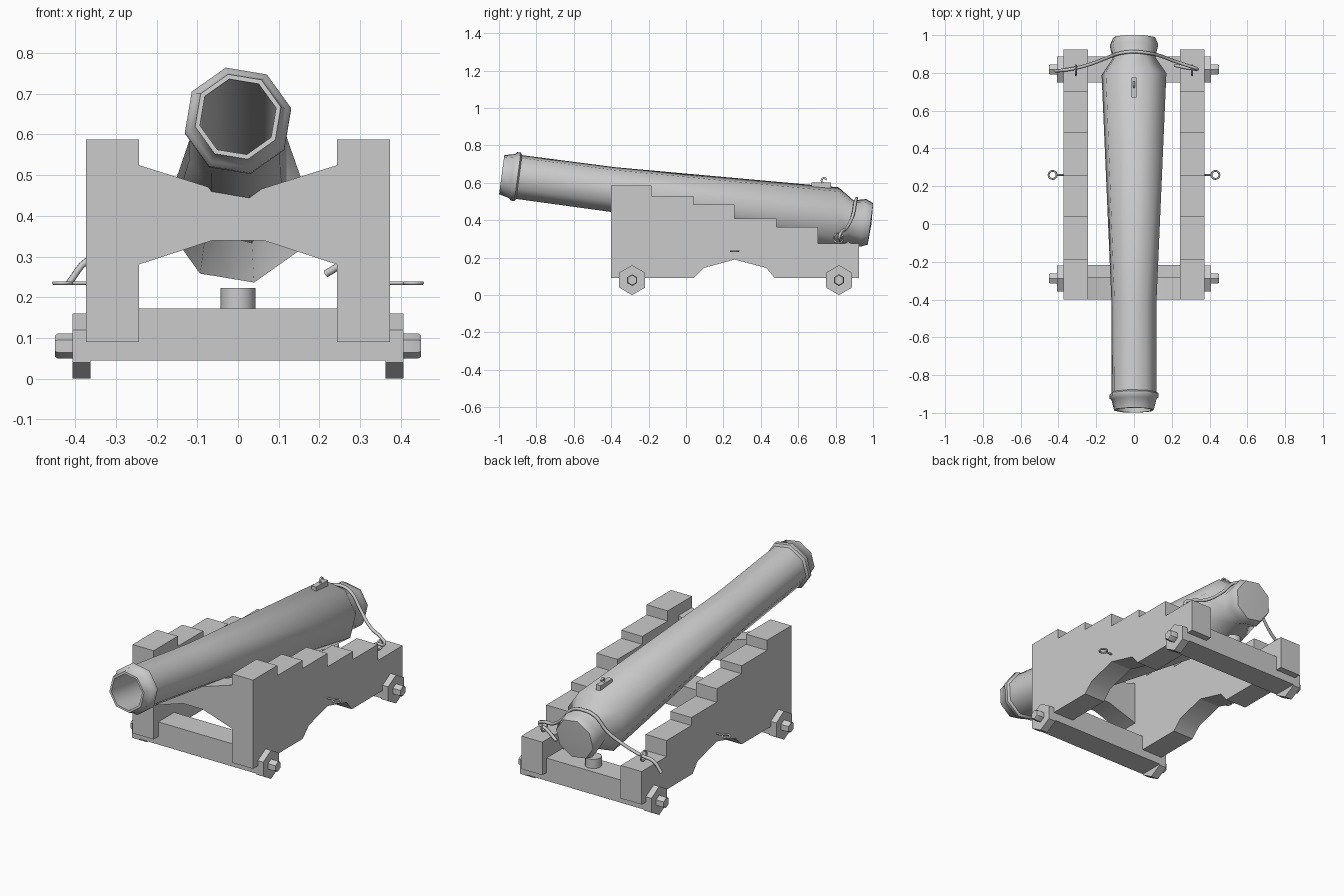
import bpy, bmesh, math
from mathutils import Vector

if "Cube" in bpy.data.objects:
    bpy.data.objects.remove(bpy.data.objects["Cube"])


def finish(name, bm, angle=30):
    bmesh.ops.recalc_face_normals(bm, faces=bm.faces[:])
    me = bpy.data.meshes.new(name)
    bm.to_mesh(me)
    bm.free()
    me.shade_smooth()
    me.set_sharp_from_angle(angle=math.radians(angle))
    ob = bpy.data.objects.new(name, me)
    bpy.context.collection.objects.link(ob)
    return ob


def lathe(name, profile, sides, turn, place, angle=30):
    """Revolve (distance, radius) pairs; place(u, v, t) gives the 3D point."""
    bm = bmesh.new()
    rings = []
    for t, r in profile:
        if r == 0:
            rings.append([bm.verts.new(place(0, 0, t))] * sides)
        else:
            rings.append([bm.verts.new(place(
                r * math.cos(math.radians(turn) + math.tau * i / sides),
                r * math.sin(math.radians(turn) + math.tau * i / sides), t))
                for i in range(sides)])
    for a, b in zip(rings, rings[1:]):
        for i in range(sides):
            j = (i + 1) % sides
            bm.faces.new(list(dict.fromkeys([a[i], a[j], b[j], b[i]])))
    return finish(name, bm, angle)


def prism(name, outline, lo, hi, place):
    """Extrude a 2D outline between two depths."""
    bm = bmesh.new()
    face = bm.faces.new([bm.verts.new(place(u, v, lo)) for u, v in outline])
    new = bmesh.ops.extrude_face_region(bm, geom=[face])["geom"]
    move = Vector(place(0, 0, hi)) - Vector(place(0, 0, lo))
    bmesh.ops.translate(bm, vec=move, verts=[g for g in new if isinstance(g, bmesh.types.BMVert)])
    return finish(name, bm)


def tube(name, points, radius, cyclic=False):
    cu = bpy.data.curves.new(name, 'CURVE')
    cu.dimensions = '3D'
    cu.bevel_depth = radius
    cu.bevel_resolution = 1
    cu.resolution_u = 4
    cu.use_fill_caps = True
    sp = cu.splines.new('BEZIER')
    sp.bezier_points.add(len(points) - 1)
    for bp, p in zip(sp.bezier_points, points):
        bp.co = p
        bp.handle_left_type = bp.handle_right_type = 'AUTO'
    sp.use_cyclic_u = cyclic
    ob = bpy.data.objects.new(name, cu)
    bpy.context.collection.objects.link(ob)
    return ob


def circle(center, radius, a, b):
    c, a, b = Vector(center), Vector(a), Vector(b)
    return [c + radius * (a * math.cos(k * math.tau / 6) + b * math.sin(k * math.tau / 6)) for k in range(6)]


def box(name, x, y, z):
    return prism(name, [(x[0], z[0]), (x[1], z[0]), (x[1], z[1]), (x[0], z[1])],
                 y[0], y[1], lambda u, v, t: (u, t, v))


# Barrel: tilted eight-sided turning with a deep bore
barrel = lathe("barrel", [
    (1.0, 0), (0.995, 0.115), (0.955, 0.132), (0.888, 0.116), (0.80, 0.176),
    (-0.40, 0.123), (-0.90, 0.121), (-0.908, 0.134), (-0.928, 0.134),
    (-0.938, 0.122), (-0.994, 0.108), (-0.994, 0.096), (0.40, 0.09), (0.40, 0)],
    8, 13, lambda u, v, t: (u, t, v), 50)
barrel.location = (0, 0, 0.512)
barrel.rotation_euler.x = math.radians(-7.6)

# Stepped side cheeks
cheek = [(-0.4, 0.09), (-0.4, 0.587), (-0.185, 0.587), (-0.185, 0.53), (0.04, 0.53),
         (0.04, 0.485), (0.26, 0.485), (0.26, 0.41), (0.485, 0.41), (0.485, 0.365),
         (0.705, 0.365), (0.705, 0.275), (0.925, 0.275), (0.925, 0.09), (0.475, 0.09),
         (0.43, 0.145), (0.26, 0.19), (0.095, 0.145), (0.04, 0.09)]
for side, s in (("left", -1), ("right", 1)):
    prism(f"{side}_cheek", cheek, 0.243 * s, 0.373 * s, lambda u, v, t: (t, u, v))

# Front transom under the barrel
prism("transom", [(-0.245, 0.525), (-0.06, 0.467), (0.06, 0.467), (0.245, 0.525),
                  (0.245, 0.28), (0.062, 0.34), (-0.062, 0.34), (-0.245, 0.28)],
      -0.4, -0.28, lambda u, v, t: (u, t, v))

# Axle beams with six-sided wheels and hubs
for end, y in (("front", -0.288), ("rear", 0.818)):
    box(f"{end}_axle_beam", (-0.365, 0.365), (y - 0.07, y + 0.07), (0.045, 0.172))
    for side, s in (("left", -1), ("right", 1)):
        lathe(f"{end}_{side}_wheel", [(0.362, 0), (0.362, 0.08), (0.407, 0.08), (0.407, 0.031),
                                      (0.442, 0.031), (0.45, 0.026), (0.45, 0)],
              6, 90, lambda u, v, t: (t * s, y + u, 0.08 + v))

# Short post on the rear beam below the breech
lathe("breech_post", [(0.165, 0), (0.165, 0.043), (0.223, 0.043), (0.223, 0)],
      12, 0, lambda u, v, t: (u, 0.82 + v, t), 40)

# Eye bolts on the cheek sides and rope rings on the rear steps
X, Y, Z = (1, 0, 0), (0, 1, 0), (0, 0, 1)
for side, s in (("left", -1), ("right", 1)):
    tube(f"{side}_eye_shank", [(0.36 * s, 0.26, 0.235), (0.41 * s, 0.26, 0.235)], 0.005)
    tube(f"{side}_eye_ring", circle((0.431 * s, 0.26, 0.235), 0.021, X, Y), 0.005, True)
    tube(f"{side}_rope_ring", circle((0.308 * s, 0.815, 0.305), 0.026, Y, Z), 0.005, True)

# Rope over the breech neck and through both rings
tube("breech_rope", [
    (-0.415, 0.81, 0.235), (-0.37, 0.815, 0.29), (-0.308, 0.825, 0.307), (-0.22, 0.85, 0.35),
    (-0.13, 0.885, 0.42), (-0.07, 0.905, 0.498), (0, 0.912, 0.516), (0.07, 0.905, 0.498),
    (0.13, 0.893, 0.43), (0.22, 0.86, 0.36), (0.31, 0.83, 0.335), (0.335, 0.82, 0.315),
    (0.29, 0.825, 0.30), (0.215, 0.84, 0.257)], 0.009)

# Firing lock: small plate with a hooked hammer
box("lock_plate", (-0.014, 0.014), (0.67, 0.775), (0.57, 0.603))
tube("lock_hook", [(0, 0.74, 0.59), (0, 0.725, 0.612), (0, 0.735, 0.626), (0, 0.752, 0.618)], 0.006)
